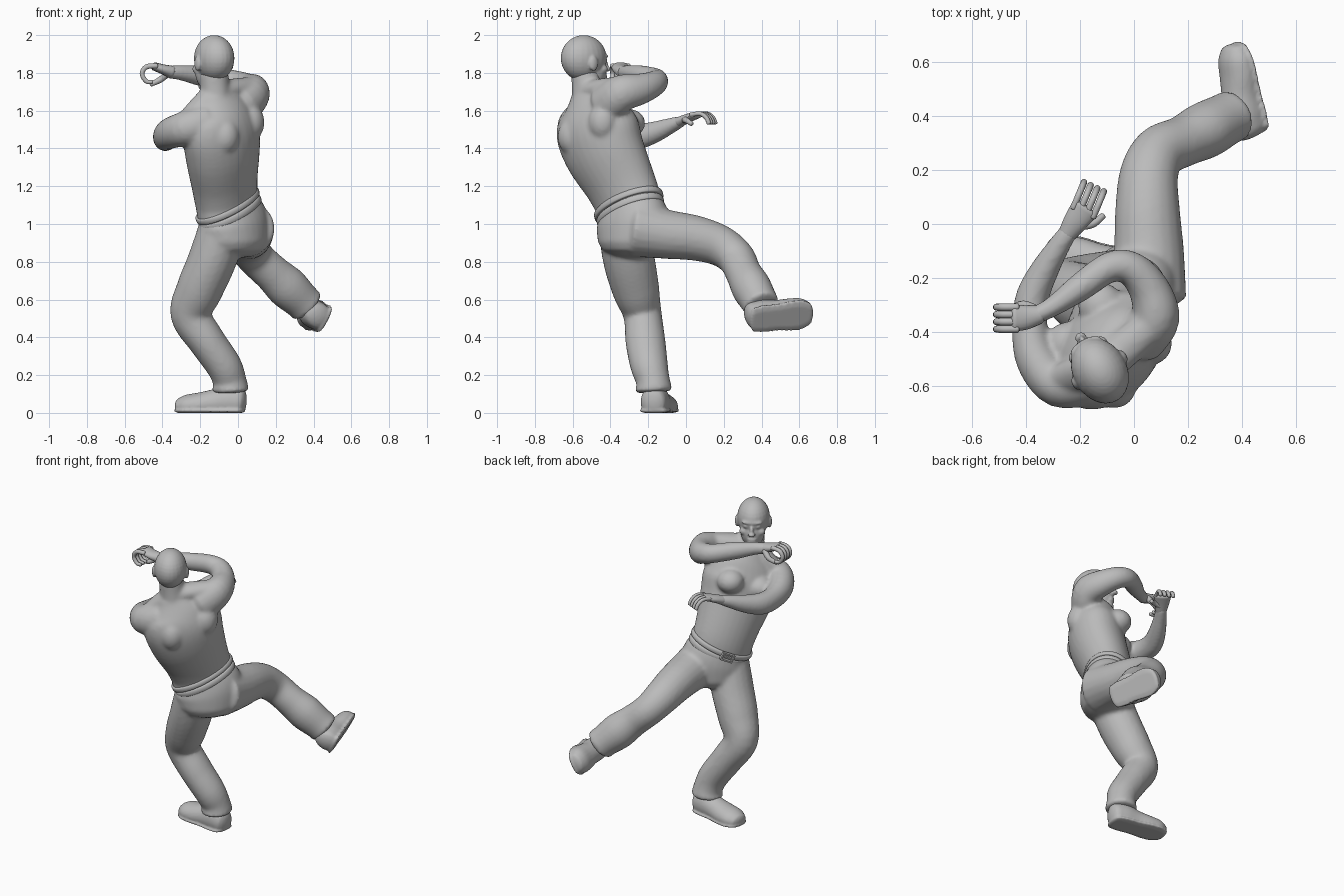
import bpy, bmesh, math
from mathutils import Vector, Matrix

cube = bpy.data.objects.get("Cube")
if cube:
    bpy.data.objects.remove(cube, do_unlink=True)

grey = bpy.data.materials.new("plain_grey")
grey.use_nodes = True
grey.diffuse_color = (0.5, 0.5, 0.5, 1)
grey.node_tree.nodes["Principled BSDF"].inputs["Base Color"].default_value = (0.5, 0.5, 0.5, 1)

UP = Vector((0, 0, 1))
WIDE = Vector((0.62, 0.75, 0.35)).normalized()     # across the chest and hips
FRONT = Vector((-0.77, 0.64, 0)).normalized()      # the way the chest faces


def curve_through(stations, k):
    """Smoothly subdivide a list of (x, y, z, half_width, half_depth)."""
    pts = [stations[0], *stations, stations[-1]]
    out = []
    for a, b, c, d in zip(pts, pts[1:], pts[2:], pts[3:]):
        for j in range(k):
            t = j / k
            out.append([0.5 * (2*q + (r - p)*t + (2*p - 5*q + 4*r - s)*t*t
                               + (3*q - p - 3*r + s)*t**3) for p, q, r, s in zip(a, b, c, d)])
    return out + [list(stations[-1])]


def loft(bm, stations, side, cap=0.5, n=20, k=5):
    """Elliptical tube through the stations with rounded ends."""
    pts = curve_through(stations, k)
    centres = [Vector(p[:3]) for p in pts]
    last = len(pts) - 1
    frames = []
    for i, p in enumerate(pts):
        t = (centres[min(i + 1, last)] - centres[max(i - 1, 0)]).normalized()
        frames.append((centres[i], t, p[3], p[4]))

    def rounded(frame, sign):
        c, t, a, b = frame
        steps = [math.radians(v) for v in (30, 55, 75, 88)] if cap else []
        return [(c + t*sign*cap*min(a, b)*math.sin(v), t, a*math.cos(v), b*math.cos(v)) for v in steps]

    frames = rounded(frames[0], -1)[::-1] + frames + rounded(frames[-1], 1)
    rings = []
    for c, t, a, b in frames:
        u = (side - t * side.dot(t)).normalized()
        w = t.cross(u)
        rings.append([bm.verts.new(c + u*a*math.cos(v) + w*b*math.sin(v))
                      for v in (2*math.pi*i/n for i in range(n))])
    for r, s in zip(rings, rings[1:]):
        for i in range(n):
            bm.faces.new((r[i], r[(i + 1) % n], s[(i + 1) % n], s[i]))
    bm.faces.new(rings[0][::-1])
    bm.faces.new(rings[-1])
    return [v for r in rings for v in r]


def blob(bm, loc, size, turn=Matrix()):
    bmesh.ops.create_uvsphere(bm, u_segments=24, v_segments=16, radius=1,
                              matrix=turn @ Matrix.Translation(loc) @ Matrix.Diagonal((*size, 1)))


def finish(name, bm, voxel=0, smooth=4):
    """Make the object; a voxel size melts overlapping pieces into one skin."""
    bmesh.ops.recalc_face_normals(bm, faces=bm.faces)
    mesh = bpy.data.meshes.new(name)
    bm.to_mesh(mesh)
    bm.free()
    mesh.materials.append(grey)
    ob = bpy.data.objects.new(name, mesh)
    bpy.context.collection.objects.link(ob)
    bpy.ops.object.select_all(action='DESELECT')
    ob.select_set(True)
    bpy.context.view_layer.objects.active = ob
    bpy.ops.object.shade_smooth_by_angle(angle=math.radians(50))
    if voxel:
        m = ob.modifiers.new("melt", 'REMESH')
        m.mode, m.voxel_size, m.use_smooth_shade = 'VOXEL', voxel, True
        s = ob.modifiers.new("soften", 'SMOOTH')
        s.factor, s.iterations = 0.5, smooth
    return ob


# Torso, neck and both arms
bm = bmesh.new()
loft(bm, [(-.05, -.30, 1.04, .19, .14), (-.06, -.31, 1.12, .195, .145), (-.07, -.35, 1.22, .205, .155),
          (-.08, -.43, 1.38, .235, .172), (-.09, -.47, 1.5, .245, .172), (-.10, -.49, 1.6, .205, .14),
          (-.115, -.515, 1.68, .12, .09)], WIDE, n=32)
loft(bm, [(-.11, -.51, 1.6, .1, .1), (-.12, -.525, 1.7, .08, .08), (-.13, -.53, 1.8, .076, .08)], WIDE)
loft(bm, [(.02, -.42, 1.63, .11, .1), (.08, -.345, 1.69, .1, .09), (.055, -.24, 1.715, .083, .076),
          (-.01, -.165, 1.745, .068, .064), (-.09, -.16, 1.765, .06, .057), (-.2, -.235, 1.785, .055, .052),
          (-.3, -.305, 1.8, .041, .038), (-.37, -.34, 1.805, .034, .034)], UP)
loft(bm, [(-.17, -.57, 1.53, .11, .1), (-.28, -.59, 1.505, .093, .087), (-.36, -.5, 1.48, .083, .077),
          (-.385, -.38, 1.46, .073, .066), (-.375, -.27, 1.46, .07, .062), (-.33, -.17, 1.485, .058, .053),
          (-.27, -.07, 1.525, .04, .04), (-.235, -.02, 1.545, .028, .035)], UP)
chest = Vector((-.09, -.45, 1.5))
for s in (-1, 1):
    blob(bm, chest + FRONT*.12 + WIDE*.1*s, (.085, .085, .075))          # chest muscle
    blob(bm, chest - FRONT*.11 + WIDE*.11*s, (.08, .08, .1))             # shoulder blade
    root = Vector((-.12, -.53, 1.7))
    tip = Vector((.07, -.37, 1.73)) if s > 0 else Vector((-.28, -.58, 1.54))
    loft(bm, [(*root, .07, .06), (*root.lerp(tip, .5), .07, .055), (*tip, .06, .05)], FRONT)
finish("upper_body", bm, .011, 8)

# Head, modelled facing +y and then turned
bm = bmesh.new()
pose = Matrix.Translation((-.13, -.535, 1.87)) @ Matrix.Rotation(math.radians(30), 4, 'Z')
blob(bm, (0, -.008, .008), (.1, .128, .122), pose)         # cranium
blob(bm, (0, .04, -.065), (.075, .082, .1), pose)          # jaw
blob(bm, (0, .095, -.138), (.035, .03, .028), pose)        # chin
blob(bm, (0, .098, .018), (.065, .025, .014), pose)        # brow
blob(bm, (0, .125, -.03), (.012, .016, .03), pose)         # nose bridge
blob(bm, (0, .134, -.05), (.022, .02, .014), pose)         # nose tip
for z in (-.088, -.105):
    blob(bm, (0, .113, z), (.03, .016, .01), pose)         # lips
for s in (-1, 1):
    blob(bm, (.036*s, .099, -.008), (.019, .016, .011), pose)   # eye
    blob(bm, (.05*s, .078, -.05), (.03, .028, .025), pose)      # cheek
    blob(bm, (.1*s, -.005, -.02), (.014, .026, .04), pose)      # ear
finish("head", bm, .007, 3)

# Right fist, fingers curled over
bm = bmesh.new()
loft(bm, [(-.35, -.335, 1.805, .035, .033), (-.4, -.345, 1.82, .045, .026), (-.445, -.347, 1.835, .05, .022)],
     Vector((0, 1, 0)), n=16)
for i in range(4):
    y = -.388 + .027*i
    loft(bm, [(-.43, y, 1.837, .014, .014), (-.485, y, 1.832, .014, .014), (-.508, y, 1.795, .013, .013),
              (-.485, y, 1.755, .012, .012), (-.455, y, 1.752, .011, .011)], Vector((0, 1, 0)), n=10, k=4)
loft(bm, [(-.37, -.315, 1.8, .02, .02), (-.41, -.3, 1.765, .017, .017), (-.46, -.315, 1.74, .013, .013)],
     Vector((0, 1, 0)), n=10)
finish("right_fist", bm)

# Left hand, fingers open and drooping
bm = bmesh.new()
across, ahead = Vector((.9, -.42, 0)), Vector((.38, .92, 0))
knuckle = Vector((-.18, .06, 1.578))
loft(bm, [(-.245, -.035, 1.54, .035, .028), (-.215, .01, 1.56, .045, .024), (*knuckle, .052, .018)], across, n=16)
for i in range(4):
    base = knuckle + across*.027*(i - 1.5)
    path = [base + ahead*f + UP*z for f, z in ((-.02, 0), (.035, .006), (.07, -.015), (.085, -.045))]
    loft(bm, [(*p, .012, .012) for p in path], across, n=10, k=4)
loft(bm, [(-.215, -.005, 1.55, .02, .02), (-.155, 0, 1.55, .016, .016), (-.115, .03, 1.53, .012, .012)], UP, n=10)
finish("left_hand", bm)

# Trousers: hips, standing leg and kicking leg
bm = bmesh.new()
loft(bm, [(-.045, -.295, 1.075, .195, .15), (-.025, -.28, 1.0, .215, .165), (-.02, -.28, .9, .2, .165)],
     WIDE, n=32)
loft(bm, [(-.08, -.33, .97, .135, .13), (-.14, -.3, .8, .137, .128), (-.205, -.265, .65, .125, .123),
          (-.25, -.23, .52, .102, .108), (-.165, -.215, .38, .106, .098), (-.075, -.195, .25, .1, .094),
          (-.045, -.175, .17, .09, .09), (-.04, -.17, .12, .1, .1)], Vector((0, 1, 0)), cap=.15)
loft(bm, [(.05, -.27, .97, .15, .14), (.055, -.1, .945, .13, .13), (.05, .05, .925, .12, .12),
          (.055, .18, .885, .11, .108), (.095, .265, .82, .1, .1), (.18, .305, .74, .1, .095),
          (.26, .345, .665, .112, .105), (.335, .385, .595, .1, .098), (.365, .4, .565, .1, .098)],
     Vector((.64, .09, .76)), cap=.15)
finish("trousers", bm, .012, 6)

# Belt and buckle on the tilted waist
tilt = Vector((-.42, -.27, 1)).normalized()
waist = Vector((-.05, -.30, 1.085))
bm = bmesh.new()
for h, half, grow in ((.014, .016, .008), (-.024, .018, .003)):
    c = waist + tilt*h
    loft(bm, [(*(c + tilt*half*e), .2 + grow - inset, .152 + grow - inset)
              for e, inset in ((-1, .006), (-.7, 0), (.7, 0), (1, .006))], WIDE, cap=0, n=48, k=2)
finish("belt", bm)

bm = bmesh.new()
u = (WIDE - tilt*WIDE.dot(tilt)).normalized()
out = u.cross(tilt)
if out.dot(FRONT) < 0:
    out = -out
basis = Matrix((u, out, tilt)).transposed().to_4x4()
spot = Matrix.Translation(waist + out*.165 + tilt*.01) @ basis
for x, z, w, h in ((0, .022, .08, .01), (0, -.022, .08, .01), (.036, 0, .01, .05), (-.036, 0, .01, .05),
                   (0, 0, .05, .01)):
    bmesh.ops.create_cube(bm, size=1, matrix=spot @ Matrix.Translation((x, 0, z))
                          @ Matrix.Diagonal((w, .022, h, 1)))
finish("buckle", bm)


# Shoes: rounded upper flattened on a slightly wider sole
def shoe(name, heel, toe, up):
    heel, toe = Vector(heel), Vector(toe)
    length = (toe - heel).length
    d = (toe - heel).normalized()
    up = (Vector(up) - d*d.dot(Vector(up))).normalized()
    across = up.cross(d)
    shape = ((.1, .055, .068, .085), (.25, .06, .075, .09), (.45, .05, .074, .075),
             (.65, .04, .083, .068), (.82, .035, .082, .062), (.92, .03, .066, .05))
    bm = bmesh.new()
    parts = ((0, 0, 1), (.008, .014, 0))
    for grow, thick, tall in parts:
        rows = [(*(heel + d*length*t + up*(h if tall else .012)), w + grow, hh if tall else thick)
                for t, h, w, hh in shape]
        for v in loft(bm, rows, across, cap=.55 if tall else 2.2, n=24):
            depth = (v.co - heel).dot(up)
            if depth < 0:
                v.co -= up * depth
    finish(name, bm, .008, 2)


shoe("standing_shoe", (.045, -.18, 0), (-.335, -.11, 0), (0, 0, 1))
shoe("kicking_shoe", (.48, .335, .485), (.39, .675, .52), (-.85, -.25, .45))
